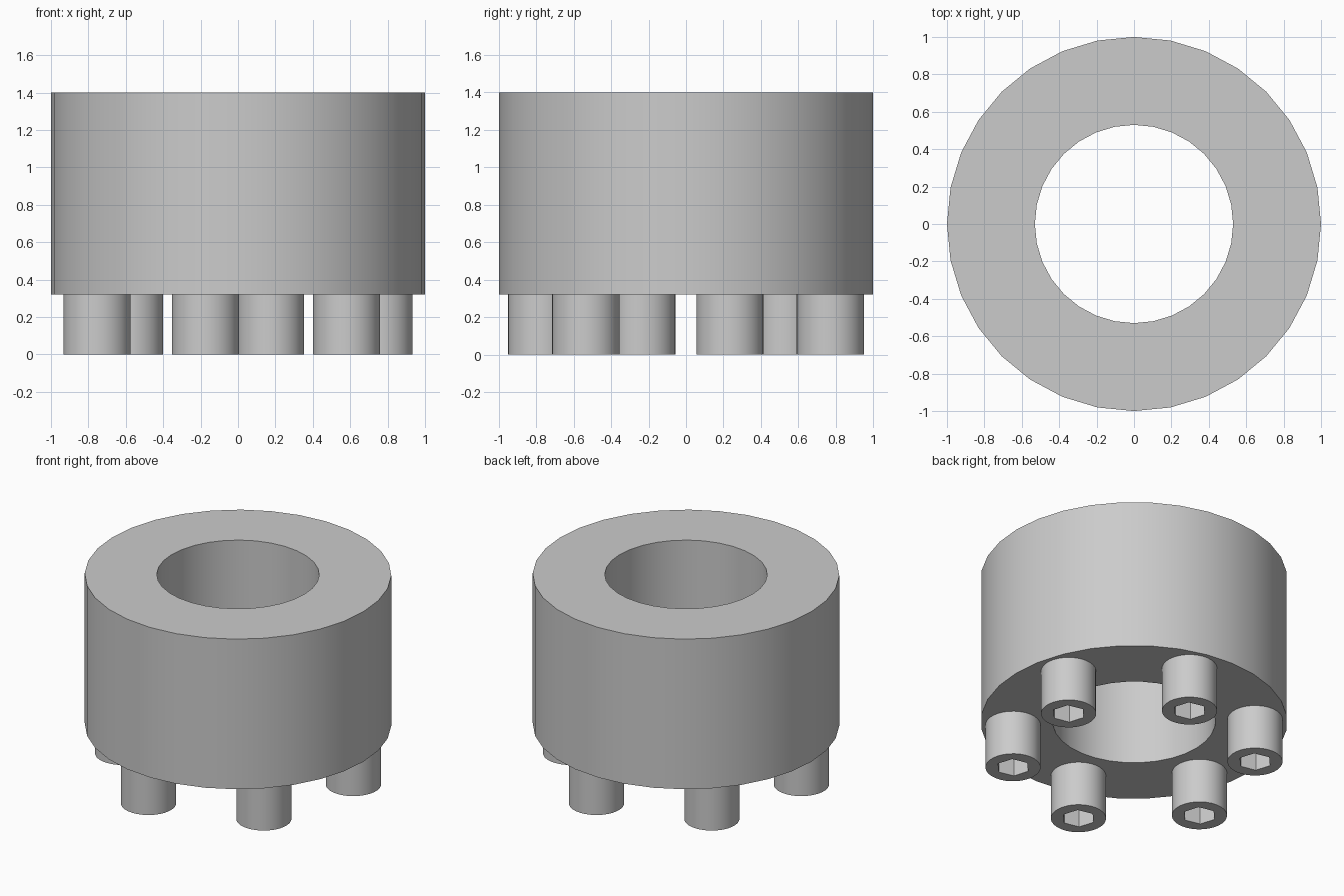
import bpy, bmesh
from math import radians, cos, sin, pi

cube = bpy.data.objects.get("Cube")
if cube:
    bpy.data.objects.remove(cube, do_unlink=True)

# Plain grey metal
GREY = (0.6, 0.6, 0.6, 1)
metal = bpy.data.materials.new("grey metal")
metal.use_nodes = True
metal.diffuse_color = GREY
metal.node_tree.nodes["Principled BSDF"].inputs["Base Color"].default_value = GREY


def ring(bm, radius, z, sides, turn=0.0):
    """Closed loop of vertices."""
    return [bm.verts.new((radius * cos(turn + 2 * pi * i / sides),
                          radius * sin(turn + 2 * pi * i / sides), z))
            for i in range(sides)]


def bridge(bm, a, b):
    n = len(a)
    for i in range(n):
        j = (i + 1) % n
        bm.faces.new((a[i], a[j], b[j], b[i]))


def finish(bm, name, location=(0, 0, 0)):
    bmesh.ops.recalc_face_normals(bm, faces=bm.faces)
    mesh = bpy.data.meshes.new(name)
    bm.to_mesh(mesh)
    bm.free()
    mesh.materials.append(metal)
    obj = bpy.data.objects.new(name, mesh)
    obj.location = location
    bpy.context.collection.objects.link(obj)
    bpy.ops.object.select_all(action='DESELECT')
    obj.select_set(True)
    bpy.context.view_layer.objects.active = obj
    bpy.ops.object.shade_smooth_by_angle(angle=radians(30))
    return obj


# Thick collar with a through bore
BASE, TOP, BORE, SIDES = 0.32, 1.4, 0.53, 32
bm = bmesh.new()
loops = [ring(bm, r, z, SIDES) for r, z in
         ((1, BASE), (1, TOP), (BORE, TOP), (BORE, BASE))]
for k in range(4):
    bridge(bm, loops[k], loops[(k + 1) % 4])
finish(bm, "collar")

# Six socket-head screws standing out of the underside
HEAD, PITCH, START = 0.18, 0.79, radians(17.3)
HEX, DEPTH = 0.11, 0.18
for k in range(6):
    angle = START + k * pi / 3
    bm = bmesh.new()
    top = ring(bm, HEAD, BASE, 30, angle)
    rim = ring(bm, HEAD, 0, 30, angle)
    mouth = ring(bm, HEX, 0, 6, angle + pi / 6)
    floor = ring(bm, HEX, DEPTH, 6, angle + pi / 6)
    bm.faces.new(top)
    bridge(bm, top, rim)
    bridge(bm, mouth, floor)
    bm.faces.new(floor)
    # Flat annulus between the round rim and the hexagonal socket
    edges = [bm.edges.get((l[i], l[(i + 1) % len(l)]))
             for l in (rim, mouth) for i in range(len(l))]
    bmesh.ops.bridge_loops(bm, edges=edges)
    finish(bm, f"screw_{k + 1}", (PITCH * cos(angle), PITCH * sin(angle), 0))
